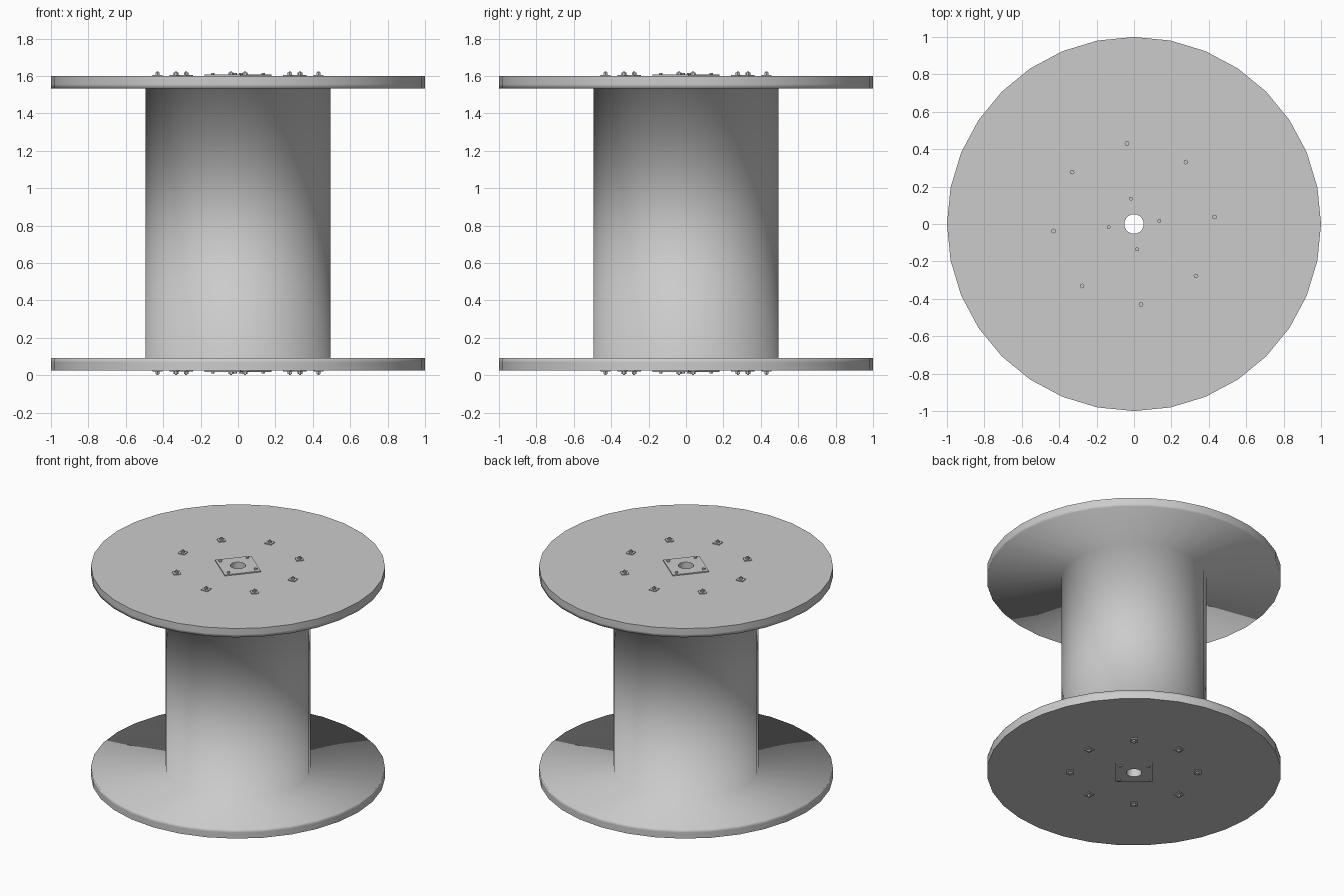
import bpy, bmesh
from math import cos, sin, pi, radians
from mathutils import Matrix

if "Cube" in bpy.data.objects:
    bpy.data.objects.remove(bpy.data.objects["Cube"])

MID = 0.8125              # half height of the whole spool
FACE = 1.60 - MID         # outer flange face, relative to the middle
TURN = radians(5)         # fittings are turned slightly
HOLE = 0.052


def finish(name, bm, mirror=False):
    bmesh.ops.recalc_face_normals(bm, faces=bm.faces)
    me = bpy.data.meshes.new(name)
    bm.to_mesh(me)
    bm.free()
    ob = bpy.data.objects.new(name, me)
    ob.location.z = MID
    bpy.context.collection.objects.link(ob)
    if mirror:
        m = ob.modifiers.new("Mirror", 'MIRROR')
        m.use_axis = (False, False, True)
        m.use_clip = False
        m.use_mirror_merge = False
    return ob


def lathe(bm, profile, seg=32, shape=lambda i, r: r, turn=0.0):
    """Closed ring made by turning a closed (r, z) profile."""
    rings = []
    for i in range(seg):
        a = 2 * pi * i / seg
        rings.append([bm.verts.new((shape(i, r) * cos(a + turn),
                                    shape(i, r) * sin(a + turn), z)) for r, z in profile])
    n = len(profile)
    for i in range(seg):
        p, q = rings[i], rings[(i + 1) % seg]
        for k in range(n):
            bm.faces.new((p[k], q[k], q[(k + 1) % n], p[(k + 1) % n]))


def prism(bm, x, y, z0, z1, radius, sides, turn):
    m = Matrix.Translation((x, y, (z0 + z1) / 2)) @ Matrix.Rotation(turn, 4, 'Z')
    bmesh.ops.create_cone(bm, cap_ends=True, segments=sides, radius1=radius,
                          radius2=radius, depth=z1 - z0, matrix=m)


# Drum with both flanges and the axle bore
half = [(HOLE, FACE), (1.0, FACE), (1.0, FACE - 0.022), (1.0, FACE - 0.044),
        (1.0, FACE - 0.066), (0.494, FACE - 0.066)]
bm = bmesh.new()
lathe(bm, half + [(r, -z) for r, z in reversed(half)])
for f in bm.faces:
    f.smooth = True
for e in bm.edges:        # crisp outer flange faces and bore
    if all(abs(abs(v.co.z) - FACE) < 1e-4 for v in e.verts):
        e.smooth = False
finish("spool_body", bm)


# Square axle plates with a round hole, corners at every quarter turn
def square(i, r):
    if r < 0.1:
        return r
    a = (2 * pi * i / 32) % (pi / 2) - pi / 4
    return r * cos(pi / 4) / cos(a)


bm = bmesh.new()
lathe(bm, [(HOLE, FACE), (HOLE, FACE + 0.008), (0.179, FACE + 0.008), (0.179, FACE)],
      shape=square, turn=TURN)
finish("axle_plate", bm, True)

# Plate bolts near the plate corners
bm = bmesh.new()
for k in range(4):
    a = TURN + radians(2) + k * pi / 2
    prism(bm, 0.136 * cos(a), 0.136 * sin(a), FACE + 0.006, FACE + 0.017, 0.011, 6, a)
finish("plate_bolts", bm, True)

# Ring of eight square washers with nuts and stud ends
washers, nuts, studs = bmesh.new(), bmesh.new(), bmesh.new()
for k in range(8):
    a = TURN + k * pi / 4
    x, y = 0.432 * cos(a), 0.432 * sin(a)
    prism(washers, x, y, FACE - 0.002, FACE + 0.006, 0.036, 4, a + pi / 4)
    prism(nuts, x, y, FACE + 0.004, FACE + 0.018, 0.013, 6, a)
    prism(studs, x, y, FACE + 0.016, FACE + 0.025, 0.006, 8, a)
finish("flange_washers", washers, True)
finish("flange_nuts", nuts, True)
finish("flange_studs", studs, True)
